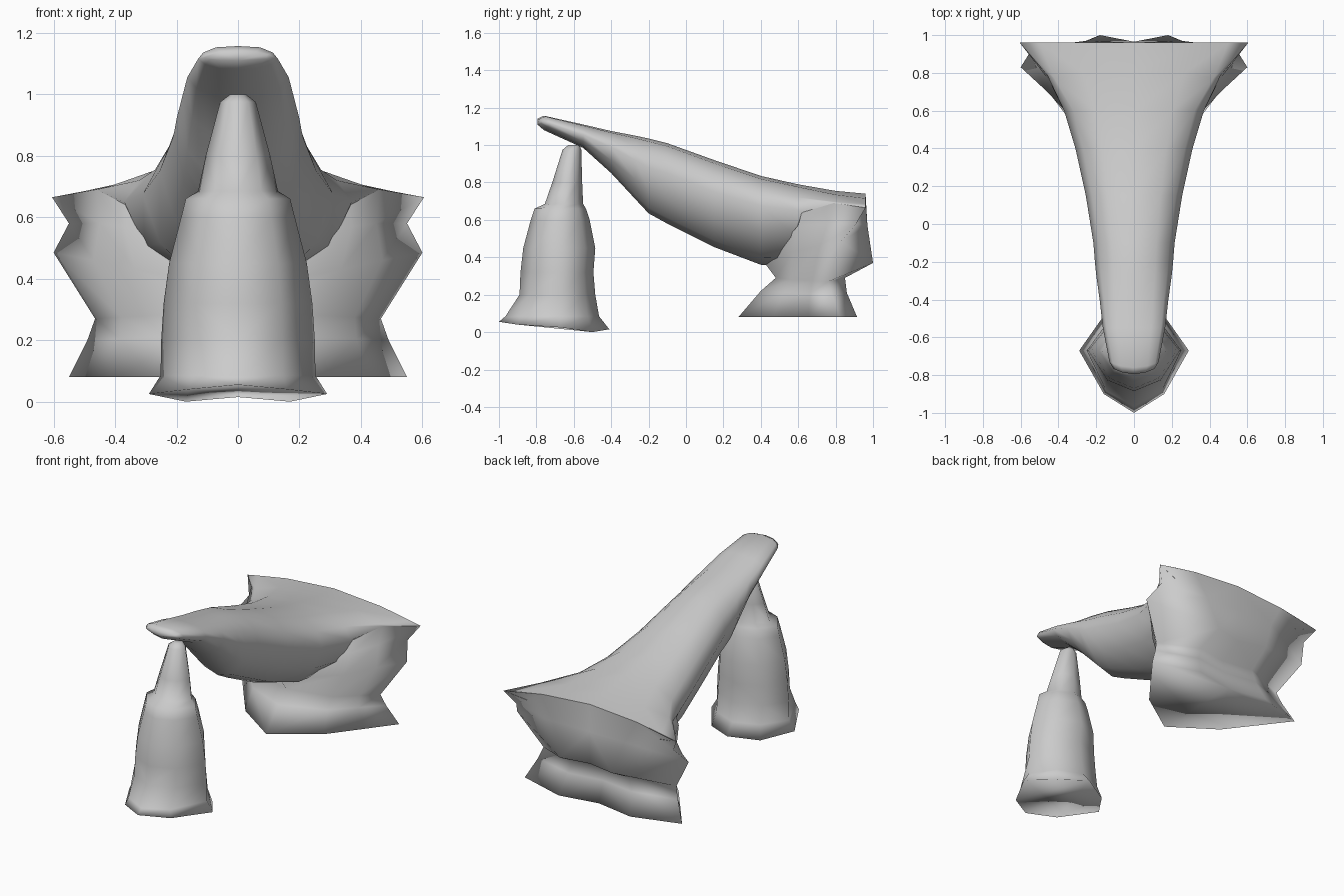
import bpy
import bmesh
from math import radians

cube = bpy.data.objects.get("Cube")
if cube:
    bpy.data.objects.remove(cube, do_unlink=True)

stone = bpy.data.materials.new("grey_stone")
stone.use_nodes = True
GREY = (0.6, 0.6, 0.6, 1)
stone.diffuse_color = GREY
stone.node_tree.nodes["Principled BSDF"].inputs["Base Color"].default_value = GREY


def mix(a, b, t):
    return a + (b - a) * t


def loft(name, rings, cap_first=False, cap_last=False):
    """Skin half rings (centre line to centre line) and mirror across x."""
    bm = bmesh.new()
    rows = [[bm.verts.new(p) for p in ring] for ring in rings]
    for a, b in zip(rows, rows[1:]):
        for i in range(len(a) - 1):
            bm.faces.new((a[i], a[i + 1], b[i + 1], b[i]))
    if cap_first:
        bm.faces.new(rows[0])
    if cap_last:
        bm.faces.new(rows[-1])
    # Mirror and weld the seam
    copy = bmesh.ops.duplicate(bm, geom=bm.verts[:] + bm.edges[:] + bm.faces[:])["geom"]
    for v in copy:
        if isinstance(v, bmesh.types.BMVert):
            v.co.x = -v.co.x
    bmesh.ops.reverse_faces(bm, faces=[f for f in copy if isinstance(f, bmesh.types.BMFace)])
    bmesh.ops.remove_doubles(bm, verts=bm.verts[:], dist=0.0005)
    bmesh.ops.recalc_face_normals(bm, faces=bm.faces[:])
    mesh = bpy.data.meshes.new(name)
    bm.to_mesh(mesh)
    bm.free()
    mesh.materials.append(stone)
    obj = bpy.data.objects.new(name, mesh)
    bpy.context.collection.objects.link(obj)
    bpy.ops.object.select_all(action="DESELECT")
    obj.select_set(True)
    bpy.context.view_layer.objects.active = obj
    bpy.ops.object.shade_smooth_by_angle(angle=radians(150))


def span_section(y, top, bottom, w, side, bow=0):
    """Rounded cross-section of the leaning span; bow sweeps its sides back."""
    return [(0, y, top), (.55 * w, y + .3 * bow, mix(top, side, .1)),
            (.87 * w, y + .75 * bow, mix(top, side, .5)), (w, y + bow, side),
            (.82 * w, y + .75 * bow, mix(side, bottom, .5)),
            (.45 * w, y + .3 * bow, mix(side, bottom, .88)), (0, y, bottom)]


# Leaning span with a rounded tip, its top spreading over the rear block
span = [span_section(*s) for s in (
    (-.795, 1.14, 1.11, .11, 1.12, .03),
    (-.76, 1.157, 1.08, .13, 1.115, .03),
    (-.55, 1.11, .985, .165, 1.055),
    (-.4, 1.075, .85, .182, .99),
    (-.27, 1.05, .71, .2, .92),
    (-.2, 1.035, .635, .207, .88),
    (-.1, 1.01, .58, .215, .85),
    (.15, .92, .455, .255, .75),
    (.4, .835, .36, .31, .675),
    (.6, .79, .36, .37, .65))]
span.append([(0, .8, .755), (.27, .8, .735), (.42, .77, .7), (.46, .79, .69),
             (.35, .8, .58), (.2, .76, .45), (0, .76, .42)])
span.append([(0, .96, .74), (.33, .96, .715), (.5, .96, .685), (.605, .96, .665),
             (.4, .92, .62), (.2, .92, .55), (0, .92, .52)])
loft("arch_span", span, cap_first=True)

# Rear block: splayed foot, narrow neck, then the winged lip and rim
loft("rear_block", [
    [(0, .28, .08), (.275, .467, .08), (.42, .655, .08),
     (.55, .825, .08), (.25, .915, .08), (0, .87, .08)],
    [(0, .4, .22), (.26, .52, .21), (.385, .66, .205),
     (.49, .78, .2), (.22, .86, .21), (0, .83, .21)],
    [(0, .48, .29), (.27, .56, .28), (.38, .67, .275),
     (.465, .76, .27), (.2, .85, .29), (0, .82, .29)],
    [(0, .42, .37), (.335, .57, .43), (.47, .71, .46),
     (.6, .83, .485), (.18, 1.0, .37), (0, .96, .365)],
    [(0, .55, .5), (.37, .6, .57), (.45, .76, .58),
     (.55, .91, .58), (.25, .97, .57), (0, .965, .57)],
    [(0, .65, .7), (.36, .63, .68), (.46, .79, .69),
     (.605, .96, .665), (.33, .96, .715), (0, .96, .74)],
], cap_first=True)


def pillar_ring(z, front, back, w, side=-.67):
    """Eight-sided ring pointed to the front, sides and back."""
    return [(0, front, z), (.58 * w, mix(front, side, .27), z), (w, side, z),
            (.62 * w, mix(back, side, .3), z), (0, back, z)]


# Front pillar with a sloping underside and a narrow neck
pillar = [[(0, -1.0, .055), (.16, -.9, .04), (.29, -.67, .025),
           (.17, -.5, 0), (0, -.41, .015)]]
pillar += [pillar_ring(*r) for r in (
    (.085, -.965, -.465, .252),
    (.2, -.89, -.485, .25),
    (.32, -.885, -.495, .242),
    (.45, -.87, -.485, .224),
    (.6, -.83, -.515, .185),
    (.66, -.81, -.535, .17),
    (.685, -.755, -.55, .13, -.65),
    (.8, -.715, -.555, .105, -.63),
    (.975, -.66, -.56, .058, -.61),
    (1.0, -.63, -.57, .025, -.6))]
loft("front_pillar", pillar, cap_first=True, cap_last=True)
